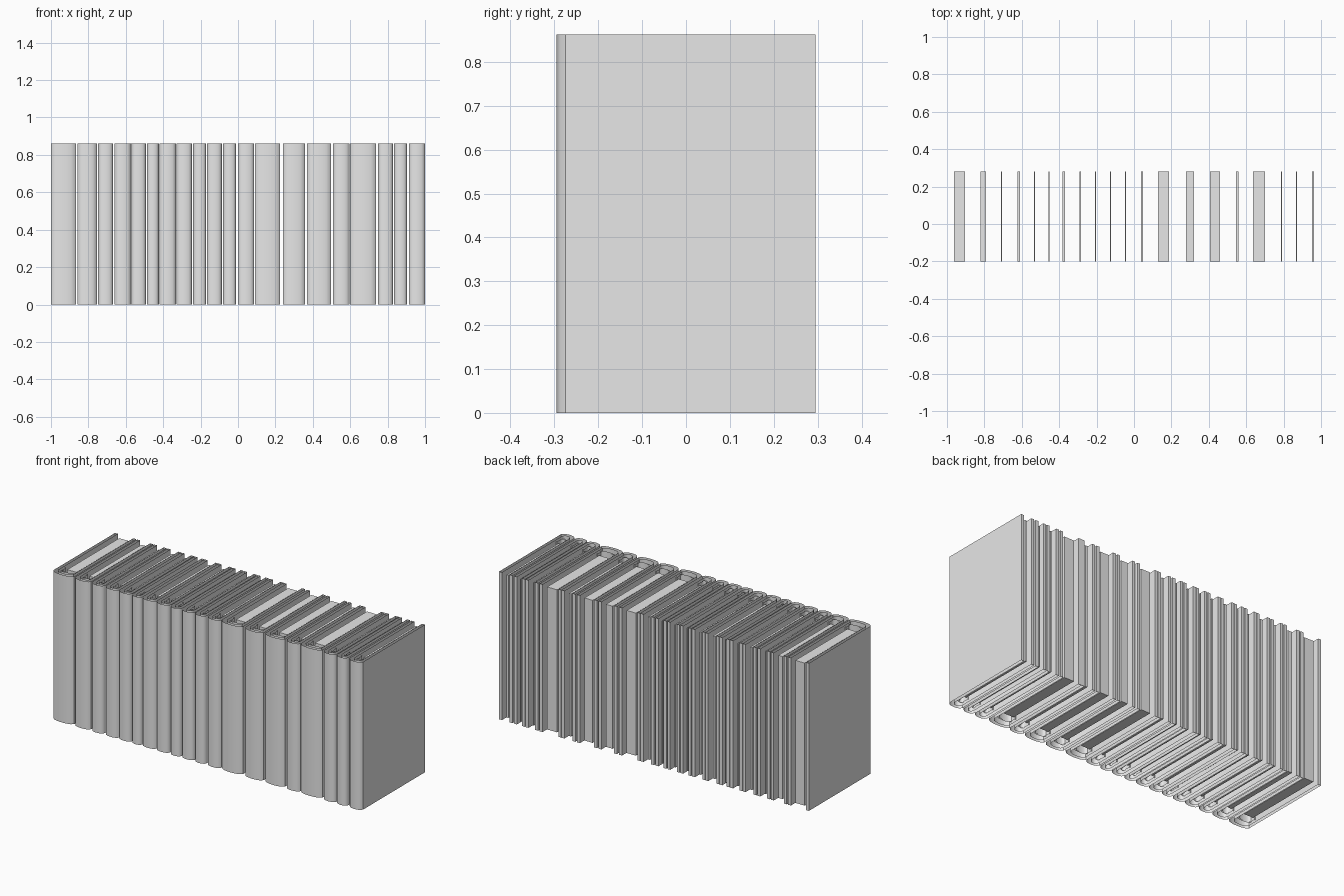
import bpy
import bmesh
import math

cube = bpy.data.objects.get("Cube")
if cube:
    bpy.data.objects.remove(cube, do_unlink=True)

HEIGHT = 0.862
DEPTH = 0.295      # half depth of every book
BOARD = 0.018      # thickness of the cover boards
RECESS = 0.015     # pages sit back from the cover edges

grey = bpy.data.materials.new("plain_grey")
grey.use_nodes = True
grey.diffuse_color = (0.8, 0.8, 0.8, 1)
grey.node_tree.nodes["Principled BSDF"].inputs["Base Color"].default_value = (0.8, 0.8, 0.8, 1)


def extrude_profile(name, profile, bottom, top, capped):
    """Raise a closed outline into upright walls, with or without end caps."""
    bm = bmesh.new()
    low = [bm.verts.new((x, y, bottom)) for x, y in profile]
    high = [bm.verts.new((x, y, top)) for x, y in profile]
    count = len(profile)
    for i in range(count):
        j = (i + 1) % count
        bm.faces.new((low[i], low[j], high[j], high[i]))
    if capped:
        bm.faces.new(high)
        bm.faces.new(low[::-1])
    mesh = bpy.data.meshes.new(name)
    bm.to_mesh(mesh)
    bm.free()
    mesh.materials.append(grey)
    obj = bpy.data.objects.new(name, mesh)
    bpy.context.collection.objects.link(obj)
    bpy.ops.object.select_all(action="DESELECT")
    obj.select_set(True)
    bpy.context.view_layer.objects.active = obj
    bpy.ops.object.shade_smooth_by_angle(angle=math.radians(35))
    return obj


def u_profile(centre, half, wall, back, shoulder, bulge, steps=10):
    """U outline open to the rear, with a rounded spine at the front."""
    def leg(h, side_y, depth):
        points = [(centre - h, back)]
        for i in range(steps + 1):
            t = 2 * i / steps - 1
            points.append((centre + h * t, side_y - depth * math.sqrt(max(0, 1 - t * t))))
        points.append((centre + h, back))
        return points
    outer = leg(half, shoulder, bulge)
    inner = leg(half - wall, shoulder + wall, bulge)
    return outer + inner[::-1]


def make_book(number, left, right):
    centre, width = (left + right) / 2, right - left
    half = width / 2

    # Hard cover: two boards joined by a rounded spine
    extrude_profile(f"cover_{number}",
                    u_profile(centre, half, BOARD, DEPTH, -DEPTH + 0.02, 0.02),
                    0, HEIGHT, False)

    # Lining behind the spine
    extrude_profile(f"spine_lining_{number}",
                    u_profile(centre, half - BOARD - 0.004, 0.006, -0.2, -0.235, 0.014),
                    RECESS / 2, HEIGHT - RECESS / 2, False)

    # Block of pages
    pages = max(width - 0.075, 0.006) / 2
    front, rear = -0.2, DEPTH - RECESS
    extrude_profile(f"pages_{number}",
                    [(centre - pages, front), (centre + pages, front),
                     (centre + pages, rear), (centre - pages, rear)],
                    RECESS, HEIGHT - RECESS, True)


# Left and right edge of each book along the row
row = [(-1, -.865), (-.857, -.755), (-.748, -.668), (-.66, -.573), (-.571, -.492),
       (-.487, -.423), (-.421, -.332), (-.33, -.246), (-.24, -.17), (-.166, -.086),
       (-.08, -.01), (0, .086), (.09, .225), (.24, .358), (.369, .497),
       (.508, .597), (.599, .738), (.749, .829), (.834, .904), (.914, 1)]

for number, (left, right) in enumerate(row, start=1):
    make_book(number, left, right)
